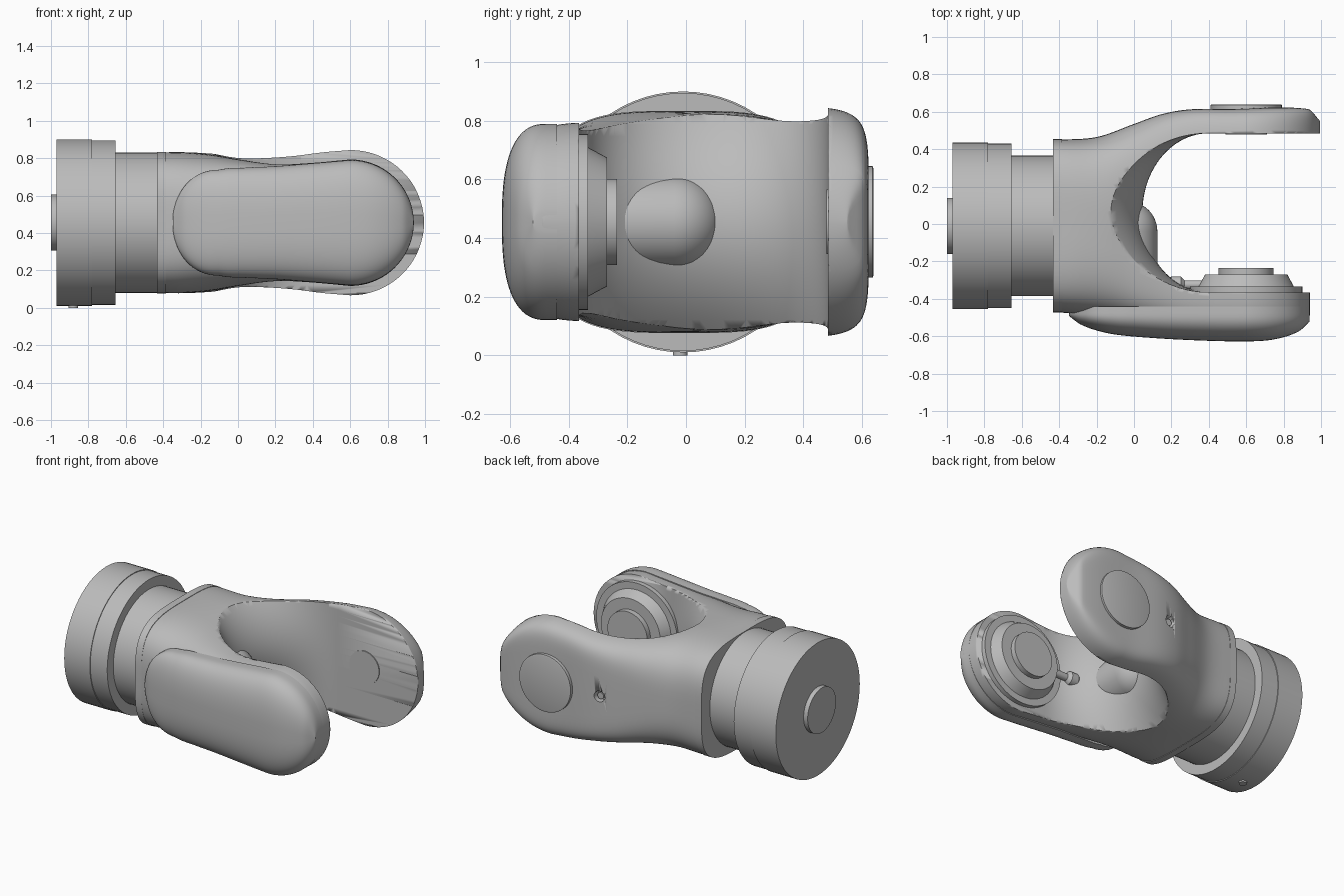
import bpy, bmesh, math
from math import sin, cos, pi, sqrt, radians
from mathutils import Matrix, Vector

cube = bpy.data.objects.get("Cube")
if cube:
    bpy.data.objects.remove(cube)

grey = bpy.data.materials.new("satin_grey")
grey.use_nodes = True
GREY = (0.5, 0.5, 0.5, 1)
grey.diffuse_color = GREY
grey.node_tree.nodes["Principled BSDF"].inputs["Base Color"].default_value = GREY

ZC = 0.455   # height of the main axis
PX = 0.6     # pivot position along the arms


def finish(bm, name, angle=30):
    bmesh.ops.recalc_face_normals(bm, faces=bm.faces)
    me = bpy.data.meshes.new(name)
    bm.to_mesh(me)
    bm.free()
    ob = bpy.data.objects.new(name, me)
    bpy.context.collection.objects.link(ob)
    me.materials.append(grey)
    bpy.ops.object.select_all(action='DESELECT')
    bpy.context.view_layer.objects.active = ob
    ob.select_set(True)
    bpy.ops.object.shade_smooth_by_angle(angle=radians(angle))
    return ob


def curve(points, x):
    """Smooth interpolation through (x, value) points."""
    if x <= points[0][0]:
        return points[0][1]
    if x >= points[-1][0]:
        return points[-1][1]

    def slope(i):
        a, b = points[max(i - 1, 0)], points[min(i + 1, len(points) - 1)]
        return (b[1] - a[1]) / (b[0] - a[0])
    i = max(k for k in range(len(points) - 1) if points[k][0] <= x)
    (xa, a), (xb, b) = points[i], points[i + 1]
    w = xb - xa
    t = (x - xa) / w
    return ((2*t**3 - 3*t*t + 1) * a + (t**3 - 2*t*t + t) * w * slope(i)
            + (3*t*t - 2*t**3) * b + (t**3 - t*t) * w * slope(i + 1))


def loft(name, rings, angle=30):
    """Skin rings that are mirror-symmetric about their first/last vertex."""
    bm = bmesh.new()
    vs = [[bm.verts.new(p) for p in ring] for ring in rings]
    n = len(vs[0])
    for a, b in zip(vs, vs[1:]):
        for j in range(n):
            k = (j + 1) % n
            bm.faces.new((a[j], a[k], b[k], b[j]))
    for ring in (vs[0], vs[-1]):
        for j in range(n // 2 - 1):
            bm.faces.new((ring[j], ring[j + 1], ring[n - 2 - j], ring[n - 1 - j]))
    return finish(bm, name, angle)


def turned(name, axis, origin, profile, segs=64):
    """Lathe a (distance, radius) profile about the x, y or z axis."""
    bm = bmesh.new()
    prev = None
    for d, r in profile:
        ring = [bm.verts.new((r * cos(2*pi*i/segs), r * sin(2*pi*i/segs), d)) for i in range(segs)]
        if prev:
            for i in range(segs):
                k = (i + 1) % segs
                bm.faces.new((prev[i], prev[k], ring[k], ring[i]))
        else:
            bm.faces.new(ring)
        prev = ring
    bm.faces.new(prev)
    turn = {"x": Matrix.Rotation(pi/2, 4, 'Y'), "y": Matrix.Rotation(-pi/2, 4, 'X'), "z": Matrix()}
    bmesh.ops.transform(bm, matrix=Matrix.Translation(Vector(origin)) @ turn[axis], verts=bm.verts)
    return finish(bm, name)


def cut(target, cutter):
    mod = target.modifiers.new("cut", 'BOOLEAN')
    mod.operation, mod.solver, mod.object = 'DIFFERENCE', 'EXACT', cutter
    cutter.hide_render = True
    cutter.hide_viewport = True


def power(v, e):
    return math.copysign(abs(v) ** e, v)


# Round base, rear boss and neck
turned("base_collar", "x", (0, -0.01, ZC), [(-0.97, 0.445), (-0.78, 0.445), (-0.78, 0.44), (-0.655, 0.44)])
turned("base_boss", "x", (0, -0.01, ZC), [(-1.0, 0.15), (-0.96, 0.15)])
turned("neck", "x", (0, -0.01, ZC), [(-0.66, 0.375), (-0.4, 0.375)])
turned("base_screw", "z", (-0.88, -0.02, 0), [(0, 0.025), (0.03, 0.025)], 24)

# Fork body: squarish at the neck, swelling into two round-ended arms
back_y = [(-0.43, 0.45), (-0.2, 0.465), (0, 0.535), (0.15, 0.588), (0.3, 0.613),
          (0.5, 0.615), (0.93, 0.615), (0.995, 0.55)]
front_y = [(-0.43, 0.47), (-0.2, 0.49), (0.2, 0.52), (0.5, 0.53), (0.92, 0.53), (0.995, 0.49)]
back_h = [(-0.43, 0.375), (-0.3, 0.377), (-0.15, 0.37), (0, 0.355), (0.15, 0.356),
          (0.3, 0.365), (0.45, 0.383), (0.6, 0.395)]
front_h = [(-0.43, 0.375), (-0.3, 0.377), (-0.15, 0.365), (0, 0.34), (0.2, 0.315),
           (0.4, 0.322), (0.6, 0.34)]
square = [(-0.43, 3.6), (-0.1, 3.6), (0.4, 8), (1, 8)]
R_BACK, R_FRONT, N = 0.395, 0.34, 96
steps = [-0.43 + 1.03 * i / 36 for i in range(36)]
steps += [PX + R_BACK * sin(radians(88.5) * i / 18) for i in range(19)]
rings = []
for x in steps:
    end = sqrt(max(0, 1 - (max(0, x - PX) / R_BACK) ** 2))
    e = 2 / curve(square, x)
    ring = []
    for j in range(N):
        a = 2 * pi * (j + 0.5) / N
        y, z = power(cos(a), e), power(sin(a), e)
        if y > 0:
            ring.append((x, y * curve(back_y, x), ZC + z * end * curve(back_h, x)))
        else:
            xf = x if x < PX else PX + (x - PX) * R_FRONT / R_BACK
            ring.append((xf, y * curve(front_y, x), ZC + z * end * curve(front_h, x)))
    rings.append(ring)
fork = loft("fork_body", rings, 35)

# Saddle-shaped gap between the arms
Y0, Y1, XE = -0.365, 0.485, 0.4
rings = []
for i in range(25):
    s = -1.25 + 2.5 * i / 24
    x0 = 0.045 - 0.2 * s * s
    half = []
    for j in range(25):
        a = pi / 2 * (j + 0.5) / 24.5
        half.append((XE - (XE - x0) * cos(a), sin(a)))
    half.append((1.2, 1))
    mid, w = (Y0 + Y1) / 2, (Y1 - Y0) / 2
    ring = [(x, mid + w * t, ZC + 0.4 * s) for x, t in half]
    ring += [(x, mid - w * t, ZC + 0.4 * s) for x, t in reversed(half)]
    rings.append(ring)
cut(fork, loft("gap_cutter", rings))

# Screw recess on the back arm
cut(fork, turned("screw_cutter", "y", (0.22, 0, ZC), [(0.56, 0.036), (0.7, 0.036)], 32))
turned("arm_screw", "y", (0.22, 0, ZC), [(0.55, 0.022), (0.59, 0.022)], 24)

# Flange lip where the body meets the neck
lip = []
for x in (-0.432, -0.385):
    ring = []
    for j in range(N):
        a = 2 * pi * (j + 0.5) / N
        y, z = power(cos(a), 2 / 3.6), power(sin(a), 2 / 3.6)
        ring.append((x, y * 0.464 - 0.01, ZC + z * 0.379))
    lip.append(ring)
loft("flange_lip", lip)

# Domed cover on the front arm
cover_h = [(-0.25, 0.215), (-0.1, 0.283), (0.05, 0.295), (0.2, 0.302), (0.4, 0.318), (0.6, 0.335)]
cover_d = [(-0.35, 0.015), (-0.28, 0.065), (-0.15, 0.107), (0, 0.127), (0.3, 0.146), (0.6, 0.153),
           (0.75, 0.142), (0.88, 0.10), (0.94, 0.045)]
rings = []
for i in range(61):
    x = 0.295 - 0.644 * cos(pi * (0.01 + 0.98 * i / 60))
    h = curve(cover_h, x)
    if x > PX:
        h = sqrt(max(0, 0.335 ** 2 - ((x - PX) * 0.335 / 0.34) ** 2))
    if x < -0.1:
        h = 0.283 * (1 - ((-0.1 - x) / 0.25) ** 2.2) ** 0.5
    d = curve(cover_d, x)
    ring = [(x, -0.475 - d * power(max(0, sin(pi * j / 40)), 0.8), ZC + h * power(cos(pi * j / 40), 0.75))
            for j in range(41) if j != 20]
    # close the hidden inner side, keeping the ring symmetric about its ends
    rings.append([(x, -0.44, ZC + ring[0][2] - ZC)] + ring + [(x, -0.44, ring[-1][2])])
loft("front_cover", rings, 40)

# Stepped bearing on the inside of the front arm
turned("front_bearing", "y", (PX, 0, ZC), [(-0.40, 0.30), (-0.335, 0.30), (-0.335, 0.255), (-0.27, 0.22),
                                          (-0.27, 0.147), (-0.235, 0.147)])
# Pivot cap outside the back arm and pin face inside it
turned("back_pivot_cap", "y", (PX, 0, ZC), [(0.60, 0.19), (0.637, 0.19), (0.64, 0.18)])
turned("back_pin_face", "y", (PX, 0, ZC), [(0.479, 0.11), (0.50, 0.11)])

# Small plug beside the bearing
turned("plug_stem", "x", (0, -0.325, ZC), [(0.24, 0.024), (0.37, 0.024)], 24)
turned("plug_head", "x", (0, -0.325, ZC), [(0.18, 0.03), (0.2, 0.045), (0.25, 0.045), (0.27, 0.024)], 24)

# Rounded housing at the bottom of the gap
dome = [(-0.04 + 0.16 * sin(pi / 2 * i / 12), 0.16 * cos(pi / 2 * i / 12.2)) for i in range(13)]
turned("inner_housing", "y", (-0.035, 0, ZC), [(-0.3, 0.16)] + dome, 48)
